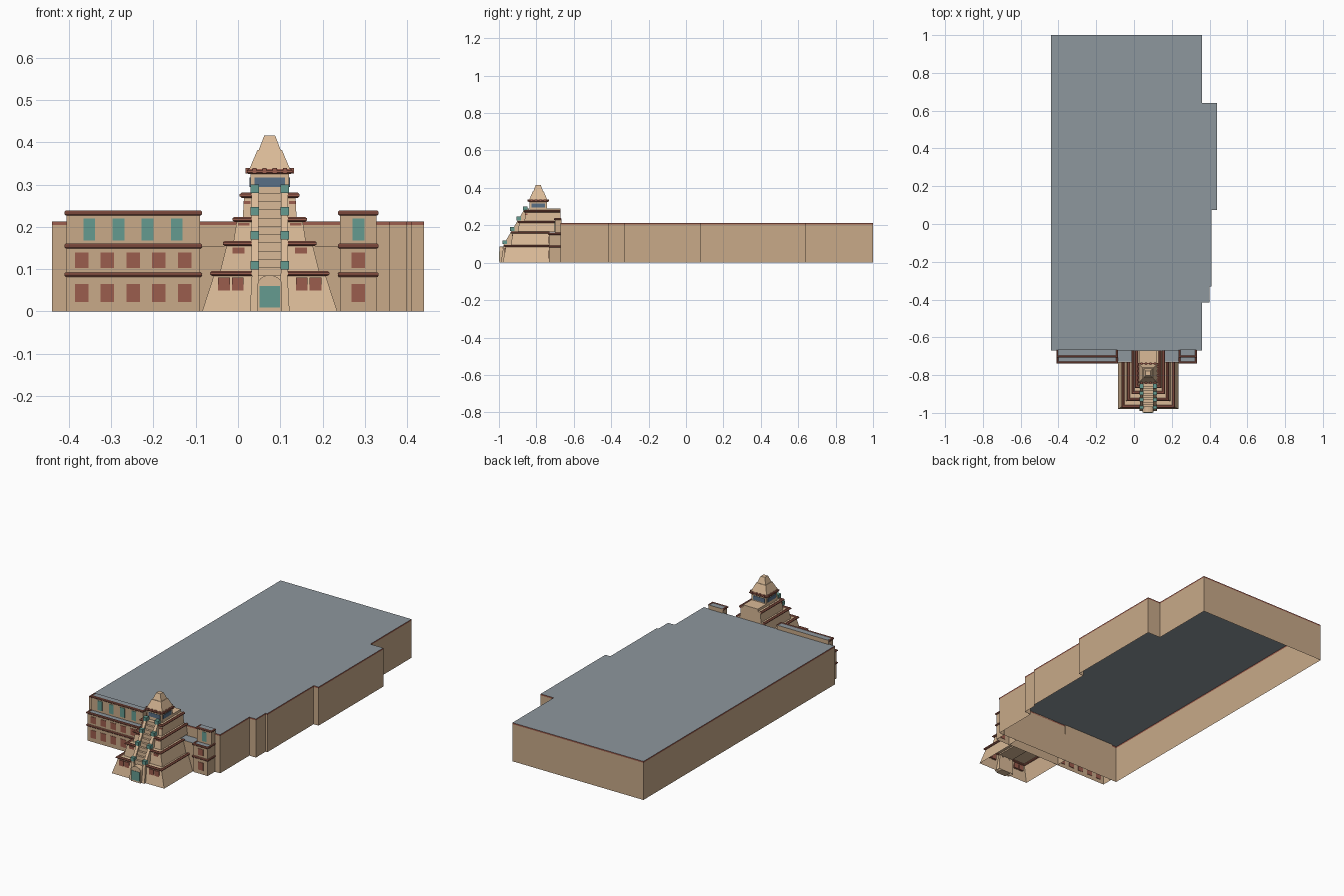
import bpy, bmesh, math
from mathutils import Vector

if "Cube" in bpy.data.objects:
    bpy.data.objects.remove(bpy.data.objects["Cube"])

CX = 0.075   # tower centre line


def material(name, rgb):
    m = bpy.data.materials.new(name)
    m.diffuse_color = (*rgb, 1)
    m.use_nodes = True
    m.node_tree.nodes["Principled BSDF"].inputs["Base Color"].default_value = m.diffuse_color
    return m


WALL = material("wall_tan", (0.58, 0.40, 0.25))
STONE = material("tower_stone", (0.70, 0.49, 0.31))
TRIM = material("trim_maroon", (0.33, 0.11, 0.075))
TEAL = material("teal", (0.13, 0.33, 0.28))
ROOF = material("roof_grey", (0.27, 0.31, 0.34))
BLUE = material("window_blue", (0.10, 0.16, 0.24))


def make(name, verts, faces, mat, top_mat=None, recalc=True):
    me = bpy.data.meshes.new(name)
    me.from_pydata(verts, [], faces)
    me.materials.append(mat)
    bm = bmesh.new()
    bm.from_mesh(me)
    if recalc:
        bmesh.ops.recalc_face_normals(bm, faces=bm.faces)
    if top_mat:
        me.materials.append(top_mat)
        for f in bm.faces:
            if f.normal.z > 0.9:
                f.material_index = 1
    bm.to_mesh(me)
    bm.free()
    ob = bpy.data.objects.new(name, me)
    bpy.context.collection.objects.link(ob)
    return ob


def frustum(name, base, top, z0, z1, mat, top_mat=None, bottom=False):
    """Block between two (x0, x1, y0, y1) rectangles."""
    v = []
    for (x0, x1, y0, y1), z in ((base, z0), (top, z1)):
        v += [(x0, y0, z), (x1, y0, z), (x1, y1, z), (x0, y1, z)]
    f = [(i, (i + 1) % 4, 4 + (i + 1) % 4, 4 + i) for i in range(4)] + [(4, 5, 6, 7)]
    if bottom:
        f.append((3, 2, 1, 0))
    return make(name, v, f, mat, top_mat)


def box(name, x0, x1, y0, y1, z0, z1, mat, top_mat=None, bottom=True):
    r = (x0, x1, y0, y1)
    return frustum(name, r, r, z0, z1, mat, top_mat, bottom)


def prism(name, pts, place, a, b, mat):
    """Extrude a 2D outline from a to b; place(p, t) gives the 3D point."""
    n = len(pts)
    v = [place(p, a) for p in pts] + [place(p, b) for p in pts]
    f = [(i, (i + 1) % n, n + (i + 1) % n, n + i) for i in range(n)]
    f += [tuple(range(n))[::-1], tuple(range(n, 2 * n))]
    return make(name, v, f, mat)


def rail(name, path, z, rx=0.008, rz=0.006, closed=False):
    """Rounded moulding swept with mitred corners along an xy path."""
    P = [Vector(p) for p in path]
    n, k, v, f = len(P), 8, [], []
    for i, p in enumerate(P):
        a = P[i - 1] if (i or closed) else None
        b = P[(i + 1) % n] if (i < n - 1 or closed) else None
        d0 = (p - a).normalized() if a is not None else (b - p).normalized()
        d1 = (b - p).normalized() if b is not None else d0
        n0, n1 = Vector((d0.y, -d0.x)), Vector((d1.y, -d1.x))
        m = (n0 + n1) / (1 + n0.dot(n1))
        for j in range(k):
            t = math.tau * (j + 0.5) / k
            q = p + m * rx * math.cos(t) * 1.08
            v.append((q.x, q.y, z + rz * math.sin(t) * 1.08))
    for i in range(n if closed else n - 1):
        for j in range(k):
            o, w = i * k, ((i + 1) % n) * k
            f.append((o + j, o + (j + 1) % k, w + (j + 1) % k, w + j))
    if not closed:
        f += [tuple(range(k))[::-1], tuple(range((n - 1) * k, n * k))]
    return make(name, v, f, TRIM)


# Large hall: open-bottomed walls, coloured band and flat roof
plan = [(-0.44, -0.67), (0.36, -0.67), (0.36, -0.415), (0.40, -0.415), (0.40, -0.33),
        (0.41, -0.33), (0.41, 0.075), (0.44, 0.075), (0.44, 0.64), (0.36, 0.64),
        (0.36, 1.0), (-0.44, 1.0)]
N = len(plan)
for name, z0, z1, mat in (("hall_walls", 0, 0.205, WALL), ("hall_roof_band", 0.205, 0.213, TRIM)):
    make(name, [(x, y, z) for z in (z0, z1) for x, y in plan],
         [(i, (i + 1) % N, N + (i + 1) % N, N + i) for i in range(N)], mat, recalc=False)
make("hall_roof", [(x, y, 0.213) for x, y in plan], [tuple(range(N))], ROOF, recalc=False)

# Facade wings: two lower floors, set-back top floor, mouldings and windows
for side, x0, x1, cols, top_cols in (
        ("left", -0.406, -0.09, [-0.37, -0.309, -0.248, -0.187, -0.126],
         [-0.352, -0.283, -0.214, -0.145]),
        ("right", 0.241, 0.328, [0.285], [0.285])):
    box(side + "_wing_lower", x0, x1, -0.733, -0.665, 0, 0.157, WALL, ROOF, bottom=False)
    box(side + "_wing_upper", x0, x1, -0.701, -0.665, 0.157, 0.236, WALL, ROOF)
    for z, yf in ((0.087, -0.733), (0.155, -0.733), (0.233, -0.701)):
        rail(side + "_wing_moulding", [(x0, -0.668), (x0, yf), (x1, yf), (x1, -0.668)],
             z, 0.005, 0.0055)
    for x in cols:
        for z0, z1 in ((0.022, 0.065), (0.103, 0.139)):
            box(side + "_wing_window", x - 0.016, x + 0.016, -0.735, -0.731, z0, z1, TRIM)
    for x in top_cols:
        box(side + "_wing_upper_window", x - 0.014, x + 0.014, -0.703, -0.699, 0.168, 0.22, TEAL)
box("link_block", -0.09, 0.241, -0.727, -0.665, 0, 0.155, WALL, ROOF, bottom=False)

# Stepped tower: (z0, z1, base half, top half, base front, top front, back)
tiers = [(0, 0.092, 0.160, 0.130, -0.980, -0.962, -0.73),
         (0.092, 0.163, 0.118, 0.100, -0.936, -0.926, -0.73),
         (0.163, 0.220, 0.086, 0.077, -0.900, -0.890, -0.67),
         (0.220, 0.277, 0.064, 0.060, -0.864, -0.856, -0.67)]
for i, (z0, z1, h0, h1, f0, f1, back) in enumerate(tiers):
    frustum("tower_tier_%d" % (i + 1), (CX - h0, CX + h0, f0, back),
            (CX - h1, CX + h1, f1, back), z0, z1, STONE)
    for s in (-1, 1):
        rail("tier_moulding", [(CX + s * 0.042, f1 - 0.003), (CX + s * (h1 + 0.003), f1 - 0.003),
                               (CX + s * (h1 + 0.003), back)], z1 - 0.002)

# Tower windows: (inner, outer offset from centre, z range, front y)
for a, b, z0, z1, y in ((0.062, 0.089, 0.050, 0.080, -0.971), (0.094, 0.122, 0.050, 0.080, -0.971),
                        (0.060, 0.088, 0.137, 0.151, -0.931), (0.048, 0.075, 0.203, 0.209, -0.894),
                        (0.046, 0.062, 0.254, 0.262, -0.860)):
    for s in (-1, 1):
        xs = sorted((CX + s * a, CX + s * b))
        box("tower_window", *xs, y, y + 0.012, z0, z1, TRIM)

# Central stair with side ramps and teal blocks
yz = lambda p, t: (t, p[0], p[1])
steps, M = [], 10
for i in range(M):
    y = -0.968 + 0.118 * i / M
    steps += [(y, 0.085 + 0.195 * i / M), (y, 0.085 + 0.195 * (i + 1) / M)]
steps += [(-0.84, 0.28), (-0.84, 0.085)]
prism("stair", steps, yz, CX - 0.028, CX + 0.028, STONE)
ramp = [(-0.976, 0.085), (-0.974, 0.1), (-0.862, 0.29), (-0.84, 0.29), (-0.84, 0.085)]
for s in (-1, 1):
    prism("stair_ramp", ramp, yz, CX + s * 0.027, CX + s * 0.043, STONE)
    for z, y in ((0.109, -0.968), (0.180, -0.928), (0.237, -0.893), (0.290, -0.860)):
        xs = sorted((CX + s * 0.025, CX + s * 0.046))
        box("stair_block", *xs, y - 0.012, y + 0.012, z - 0.010, z + 0.010, TEAL)

# Entrance: sloped piers, arched panel, door
for s in (-1, 1):
    b, t = sorted((CX + s * 0.026, CX + s * 0.047)), sorted((CX + s * 0.026, CX + s * 0.042))
    frustum("entrance_pier", (*b, -0.99, -0.955), (*t, -0.976, -0.955), 0, 0.09, STONE)
arch = [(CX - 0.029, 0), (CX + 0.029, 0)]
arch += [(CX + 0.029 * math.cos(math.pi * i / 8), 0.064 + 0.022 * math.sin(math.pi * i / 8))
         for i in range(9)]
prism("entrance_arch", arch, lambda p, t: (p[0], t, p[1]), -0.998, -0.955, STONE)
box("entrance_door", CX - 0.024, CX + 0.024, -1.0, -0.99, 0.009, 0.06, TEAL)

# Temple on top with windows on each side, studded moulding and tapering cap
CY = -0.79


def sq(h, e=0.0):
    return (CX - h, CX + h, CY - h - e, CY + h + e)


box("temple_back_block", CX - 0.045, CX + 0.045, -0.75, -0.67, 0.27, 0.29, STONE)
frustum("temple", sq(0.046), sq(0.046), 0.275, 0.333, STONE)
box("temple_window_front_back", CX - 0.036, CX + 0.036, CY - 0.048, CY + 0.048, 0.295, 0.317, BLUE)
box("temple_window_sides", CX - 0.048, CX + 0.048, CY - 0.036, CY + 0.036, 0.295, 0.317, BLUE)
h = 0.047
rail("temple_moulding", [(CX - h, CY - h), (CX + h, CY - h), (CX + h, CY + h), (CX - h, CY + h)],
     0.331, 0.007, 0.006, closed=True)
for o in (-0.036, -0.012, 0.012, 0.036):
    for s in (-1, 1):
        for dx, dy in ((o, s * 0.052), (s * 0.052, o)):
            box("moulding_stud", CX + dx - 0.005, CX + dx + 0.005,
                CY + dy - 0.005, CY + dy + 0.005, 0.327, 0.339, TRIM)
frustum("temple_cap_lower", sq(0.049), sq(0.029), 0.335, 0.382, STONE)
frustum("temple_cap_upper", sq(0.026), sq(0.013), 0.382, 0.416, STONE)
